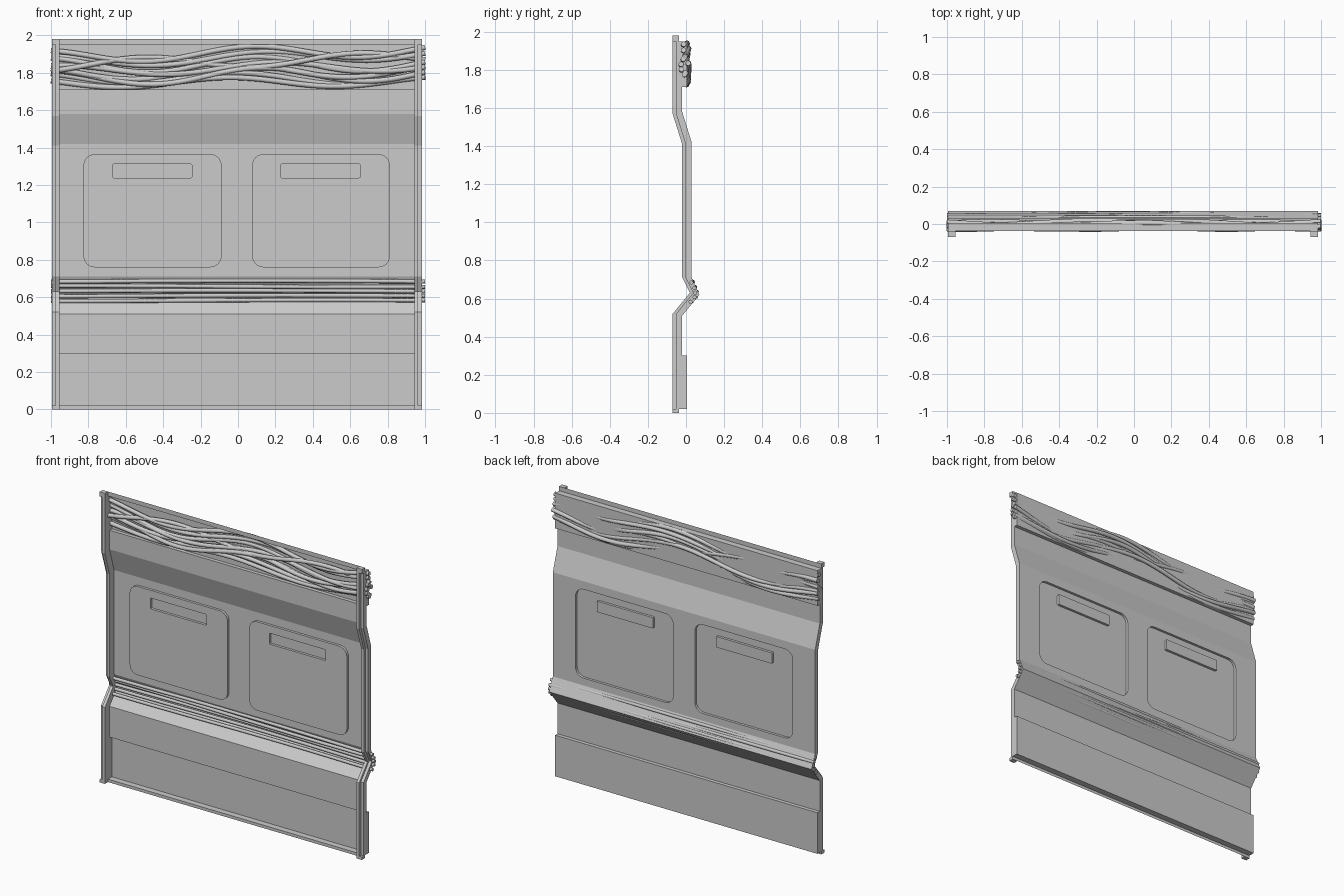
import bpy, bmesh, math, random

if "Cube" in bpy.data.objects:
    bpy.data.objects.remove(bpy.data.objects["Cube"])

random.seed(4)
CX, HALF, POST = -0.006, 0.989, 0.04          # panel centre, half width, post width
L, R = CX - HALF, CX + HALF
IL, IR = L + POST, R - POST


def finish(name, bm, normals=True):
    bmesh.ops.remove_doubles(bm, verts=bm.verts, dist=1e-5)
    if normals:
        bmesh.ops.recalc_face_normals(bm, faces=bm.faces)
    me = bpy.data.meshes.new(name)
    bm.to_mesh(me)
    bm.free()
    ob = bpy.data.objects.new(name, me)
    bpy.context.collection.objects.link(ob)
    return ob


def extrude_profile(name, pts, x0, x1):
    """Solid: (y, z) outline swept along x."""
    bm = bmesh.new()
    f = bm.faces.new([bm.verts.new((x0, y, z)) for y, z in pts])
    ret = bmesh.ops.extrude_face_region(bm, geom=[f])
    vs = [g for g in ret["geom"] if isinstance(g, bmesh.types.BMVert)]
    bmesh.ops.translate(bm, verts=vs, vec=(x1 - x0, 0, 0))
    return finish(name, bm)


def sheet(bm, pts):
    """Open sheet: (y, z) line swept between the posts."""
    rows = [(bm.verts.new((IL, y, z)), bm.verts.new((IR, y, z))) for y, z in pts]
    for a, b in zip(rows, rows[1:]):
        bm.faces.new((a[0], a[1], b[1], b[0]))


def rounded(bm, x0, x1, z0, z1, y, r, n=6):
    """Closed loop of vertices round a rectangle with rounded corners."""
    vs = []
    for i, (cx, cz) in enumerate(((x1 - r, z1 - r), (x0 + r, z1 - r),
                                  (x0 + r, z0 + r), (x1 - r, z0 + r))):
        for k in range(n + 1):
            a = math.pi / 2 * (i + k / n)
            vs.append(bm.verts.new((cx + r * math.cos(a), y, cz + r * math.sin(a))))
    return vs


def edges_of(bm, loop):
    out = []
    for a, b in zip(loop, loop[1:] + loop[:1]):
        out.append(bm.edges.get((a, b)) or bm.edges.new((a, b)))
    return out


def wall(bm, a, b):
    n = len(a)
    for i in range(n):
        j = (i + 1) % n
        bm.faces.new((a[i], a[j], b[j], b[i]))


def fill(bm, *loops):
    es = [e for l in loops for e in edges_of(bm, l)]
    bmesh.ops.triangle_fill(bm, edges=es, use_beauty=True, normal=(0, -1, 0))


# Folded wall sheet: lower and upper bends
low = [(0.005, 0.02), (0.005, 0.30), (-0.02, 0.30), (-0.02, 0.51), (0.07, 0.62), (0.03, 0.71)]
high = [(0.03, 1.42), (-0.02, 1.58), (-0.02, 1.71), (0.005, 1.71), (0.005, 1.95)]
bm = bmesh.new()
sheet(bm, [(-0.037, 0.0), (-0.037, 0.02)] + low)
sheet(bm, high + [(-0.037, 1.95), (-0.037, 1.98)])

# Middle of the sheet with two raised bays, each with a sunken slot
outer = [bm.verts.new(c) for c in ((IL, .03, .71), (IR, .03, .71), (IR, .03, 1.42), (IL, .03, 1.42))]
holes = []
for x0, x1, s0, s1 in ((-0.826, -0.088, -0.67, -0.247), (0.076, 0.812, 0.228, 0.652)):
    base = rounded(bm, x0, x1, 0.76, 1.365, 0.03, 0.06)
    top = rounded(bm, x0, x1, 0.76, 1.365, 0.013, 0.06)
    slot = rounded(bm, s0, s1, 1.238, 1.312, 0.013, 0.006, 2)
    floor = rounded(bm, s0, s1, 1.238, 1.312, 0.030, 0.006, 2)
    wall(bm, base, top)
    wall(bm, slot, floor)
    fill(bm, top, slot)
    bm.faces.new(floor)
    holes.append(base)
fill(bm, outer, *holes)
finish("wall_sheet", bm)

# Side frames, front ridges and end caps
front = [(-.07, .02), (-.07, .52), (.02, .63), (-.02, .71), (-.02, 1.41), (-.07, 1.57), (-.07, 1.95)]
side = [(y + 0.018, z) for y, z in front] + (low + high)[::-1]
ridge_front = [(-.07, 0.0)] + front[1:-1] + [(-.07, 1.98)]
ridge = ridge_front + [(y + 0.033, z) for y, z in ridge_front[::-1]]
for tag, o, i in (("left", L, IL), ("right", R, IR)):
    extrude_profile(tag + "_side_frame", side, o, i)
    extrude_profile(tag + "_post_ridge", ridge, o + (i - o) * 0.5, i)
    for end, z0, z1 in (("foot", 0.0, 0.02), ("cap", 1.95, 1.98)):
        extrude_profile(tag + "_post_" + end,
                        [(-.07, z0), (-.037, z0), (-.037, z1), (-.07, z1)], o, i)


def cables(name, paths, radius):
    """Round tubes along x; each path is a function x -> (y, z)."""
    cu = bpy.data.curves.new(name, "CURVE")
    cu.dimensions = "3D"
    cu.bevel_depth = radius
    cu.bevel_resolution = 2
    cu.use_fill_caps = True
    n = 64
    for p in paths:
        sp = cu.splines.new("POLY")
        sp.points.add(n)
        sp.use_smooth = True
        for k in range(n + 1):
            x = -1 + 2 * k / n
            sp.points[k].co = (x, *p(x), 1)
    ob = bpy.data.objects.new(name, cu)
    bpy.context.collection.objects.link(ob)
    bpy.ops.object.select_all(action="DESELECT")
    ob.select_set(True)
    bpy.context.view_layer.objects.active = ob
    bpy.ops.object.convert(target="MESH")
    bpy.ops.object.shade_smooth_by_angle(angle=math.radians(50))


def wavy(z0, drift, amp, peak, y0):
    ph = random.uniform(0, 6.28)
    return lambda x: (y0 + 0.014 * math.sin(4.5 * x + ph),
                      z0 + drift * x + amp * math.cos(2 * math.pi * (x - peak) / 1.15))


# Tangled cables in the upper recess: height, drift, wave height, crest, depth
cables("upper_cables", [wavy(*w) for w in (
    (1.905, 0.020, 0.035, 0.08, -0.008), (1.880, 0.025, 0.030, 0.14, 0.000),
    (1.860, 0.020, 0.032, 0.65, -0.014), (1.845, 0.005, 0.040, 0.10, -0.004),
    (1.825, 0.015, 0.028, 0.20, -0.012), (1.805, 0.010, 0.035, 0.02, 0.002),
    (1.785, 0.015, 0.040, 0.12, -0.014), (1.770, -0.005, 0.030, 0.00, -0.002),
    (1.750, 0.005, 0.025, -0.05, -0.010))], 0.014)


def straight(y, z):
    ph = random.uniform(0, 6.28)
    return lambda x: (y + 0.004 * math.sin(3 * x + ph), z + 0.003 * math.sin(2 * x + ph))


# Straight cables lying in the fold
cables("lower_cables", [straight(*c) for c in (
    (0.032, 0.685), (0.044, 0.658), (0.052, 0.633), (0.048, 0.607), (0.026, 0.582))], 0.011)
